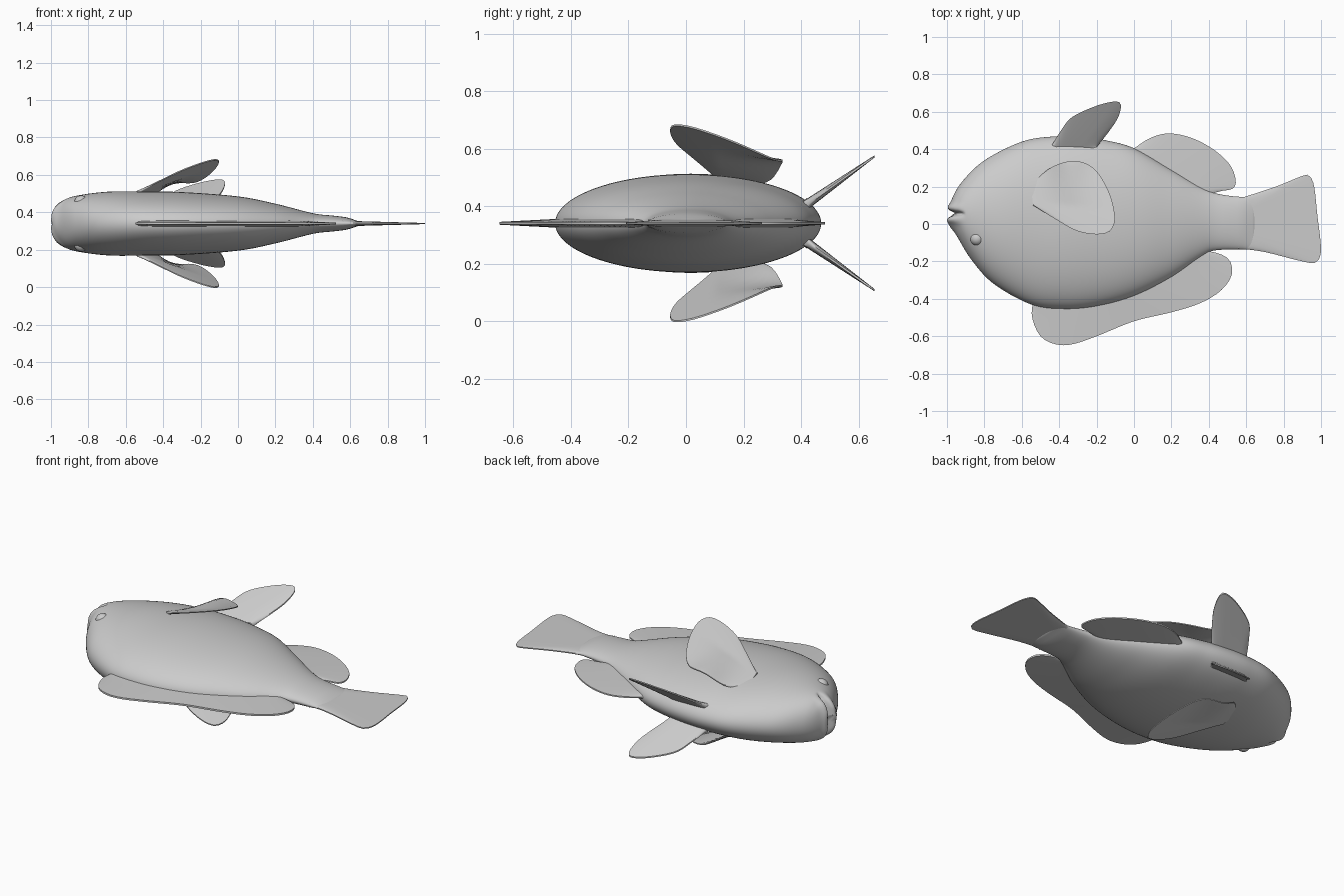
import bpy, bmesh, math
from mathutils import Vector

if "Cube" in bpy.data.objects:
    bpy.data.objects.remove(bpy.data.objects["Cube"])

ZC = 0.34  # mirror plane height: the fish lies on its side


def spline(pts, n):
    """Catmull-Rom through pts, resampled to n points by arc length."""
    p = [Vector(q) for q in pts]
    p = [2 * p[0] - p[1]] + p + [2 * p[-1] - p[-2]]
    fine = []
    for i in range(1, len(p) - 2):
        a, b, c, d = p[i - 1:i + 3]
        for k in range(16):
            t = k / 16
            fine.append(0.5 * (2 * b + (c - a) * t + (2 * a - 5 * b + 4 * c - d) * t * t
                               + (3 * b - a - 3 * c + d) * t ** 3))
    fine.append(p[-2])
    acc = [0.0]
    for a, b in zip(fine, fine[1:]):
        acc.append(acc[-1] + (b - a).length)
    out, j = [], 0
    for i in range(n):
        s = acc[-1] * i / (n - 1)
        while j < len(acc) - 2 and acc[j + 1] < s:
            j += 1
        f = (s - acc[j]) / max(acc[j + 1] - acc[j], 1e-9)
        out.append(fine[j].lerp(fine[j + 1], min(f, 1)))
    return out


def at(curve, x):
    """y of a dense curve at a given x."""
    for a, b in zip(curve, curve[1:]):
        if a.x <= x <= b.x:
            return a.y + (b.y - a.y) * (x - a.x) / max(b.x - a.x, 1e-9)
    return curve[0].y if x < curve[0].x else curve[-1].y


def finish(name, bm):
    bmesh.ops.remove_doubles(bm, verts=bm.verts, dist=1e-5)
    bmesh.ops.recalc_face_normals(bm, faces=bm.faces)
    me = bpy.data.meshes.new(name)
    bm.to_mesh(me)
    bm.free()
    for f in me.polygons:
        f.use_smooth = True
    ob = bpy.data.objects.new(name, me)
    bpy.context.collection.objects.link(ob)
    return ob


def fin(name, root, tip, t0, t1, dz=lambda x, y: 0.0, side=1, n=48, m=10):
    """Thin tapered blade between a root curve and a tip outline."""
    r, e = spline(root, n), spline(tip, n)
    bm = bmesh.new()
    layers = []
    for s in (1, -1):
        grid = []
        for j in range(m + 1):
            v = j / m
            row = []
            for i in range(n):
                p = r[i].lerp(e[i], v)
                h = t0 * (1 - v) + t1
                row.append(bm.verts.new((p.x, p.y, ZC + side * dz(p.x, p.y) + s * h)))
            grid.append(row)
        layers.append(grid)
        for j in range(m):
            for i in range(n - 1):
                bm.faces.new((grid[j][i], grid[j][i + 1], grid[j + 1][i + 1], grid[j + 1][i]))
    # rim joining the two skins
    a, b = layers

    def loop(g):
        return ([g[j][0] for j in range(m + 1)] + g[m][1:]
                + [g[j][-1] for j in range(m - 1, -1, -1)] + g[0][-2:0:-1])
    la, lb = loop(a), loop(b)
    for i in range(len(la)):
        k = (i + 1) % len(la)
        bm.faces.new((la[i], la[k], lb[k], lb[i]))
    ob = finish(name, bm)
    bpy.context.view_layer.objects.active = ob
    ob.select_set(True)
    bpy.ops.object.shade_smooth_by_angle(angle=math.radians(45))
    ob.select_set(False)
    return ob


# body: elliptical sections between belly and back profiles
belly = spline([(-.988, .06), (-.975, .13), (-.92, .225), (-.8, .34), (-.6, .44), (-.43, .468),
                (-.28, .466), (-.15, .447), (0, .405), (.2, .29), (.38, .185), (.5, .152), (.66, .14)], 300)
back = spline([(-.988, .04), (-.985, -.01), (-.95, -.06), (-.87, -.19), (-.75, -.32), (-.55, -.43),
               (-.38, -.455), (-.2, -.44), (0, -.385), (.2, -.285), (.36, -.175), (.44, -.14), (.66, -.135)], 300)
width = spline([(-.988, .02), (-.98, .07), (-.95, .11), (-.88, .145), (-.7, .17), (-.5, .171), (-.3, .168),
                (0, .145), (.2, .106), (.4, .055), (.5, .043), (.58, .033), (.63, .017), (.66, .008)], 300)
bm = bmesh.new()
rings, N, M = [], 128, 110
for k in range(M):
    x = -.988 + 1.648 * (k / (M - 1)) ** 1.8
    yu, yd, w = at(belly, x), at(back, x), at(width, x)
    ring = []
    for i in range(N):
        a = 2 * math.pi * i / N
        y = (yu + yd) / 2 + (yu - yd) / 2 * math.cos(a)
        # mouth groove with lips
        near = max(0, min(1, (-.90 - x) / .05))
        dx = near * (.035 * math.exp(-((y - .055) / .014) ** 2)
                     - .012 * math.exp(-((abs(y - .055) - .035) / .02) ** 2))
        ring.append(bm.verts.new((x + dx, y, ZC + w * math.sin(a))))
    rings.append(ring)
for p, q in zip(rings, rings[1:]):
    for i in range(N):
        k = (i + 1) % N
        bm.faces.new((p[i], p[k], q[k], q[i]))
bm.faces.new(rings[0])
bm.faces.new(rings[-1])
finish("body", bm)

# tail, dorsal and anal fins on the centre plane
fin("tail_fin", [(.56, .135), (.56, 0), (.56, -.13)],
    [(.56, .135), (.75, .197), (.91, .26), (.945, .25), (.965, .19), (.98, .05), (.998, -.1),
     (.996, -.17), (.965, -.208), (.88, -.195), (.7, -.15), (.56, -.13)], .012, .003)
fin("dorsal_fin", [(-.54, -.41), (-.4, -.42), (-.2, -.4), (0, -.34), (.2, -.23), (.37, -.14)],
    [(-.54, -.41), (-.545, -.5), (-.5, -.6), (-.42, -.643), (-.33, -.643), (-.2, -.6), (0, -.52),
     (.2, -.472), (.35, -.425), (.46, -.36), (.52, -.28), (.515, -.2), (.46, -.16), (.37, -.14)], .012, .005)
fin("anal_fin", [(-.02, .39), (.1, .32), (.25, .23), (.38, .15)],
    [(-.02, .39), (.08, .456), (.18, .484), (.3, .463), (.42, .402), (.51, .32), (.543, .24),
     (.53, .19), (.46, .175), (.38, .15)], .012, .004)


# tilted surfaces of the paired fins
def pectoral_z(x, y):
    lift = .05 * max(0, min(1, (y - .1) / .23)) * math.exp(-((x + .35) / .1) ** 2)
    return .373 + .33 * x - .28 * y + lift


def pelvic_z(x, y):
    return .09 + .71 * (y - .455)


for label, s in (("left", 1), ("right", -1)):
    fin(label + "_pectoral_fin", [(-.53, .23), (-.545, .17), (-.54, .1)],
        [(-.53, .23), (-.45, .298), (-.35, .335), (-.26, .325), (-.19, .27), (-.13, .16), (-.103, .05),
         (-.11, -.01), (-.14, -.045), (-.21, -.055), (-.31, -.035), (-.41, .02), (-.54, .1)],
        .008, .003, pectoral_z, s)
    fin(label + "_pelvic_fin", [(-.44, .42), (-.33, .39), (-.2, .41)],
        [(-.44, .42), (-.39, .5), (-.33, .572), (-.2, .632), (-.1, .655), (-.07, .635), (-.085, .57),
         (-.13, .5), (-.2, .41)], .018, .004, pelvic_z, s)
    # eye
    bm = bmesh.new()
    bmesh.ops.create_uvsphere(bm, u_segments=24, v_segments=16, radius=.038)
    bmesh.ops.translate(bm, verts=bm.verts, vec=(-.838, -.078, ZC + s * .112))
    finish(label + "_eye", bm)
